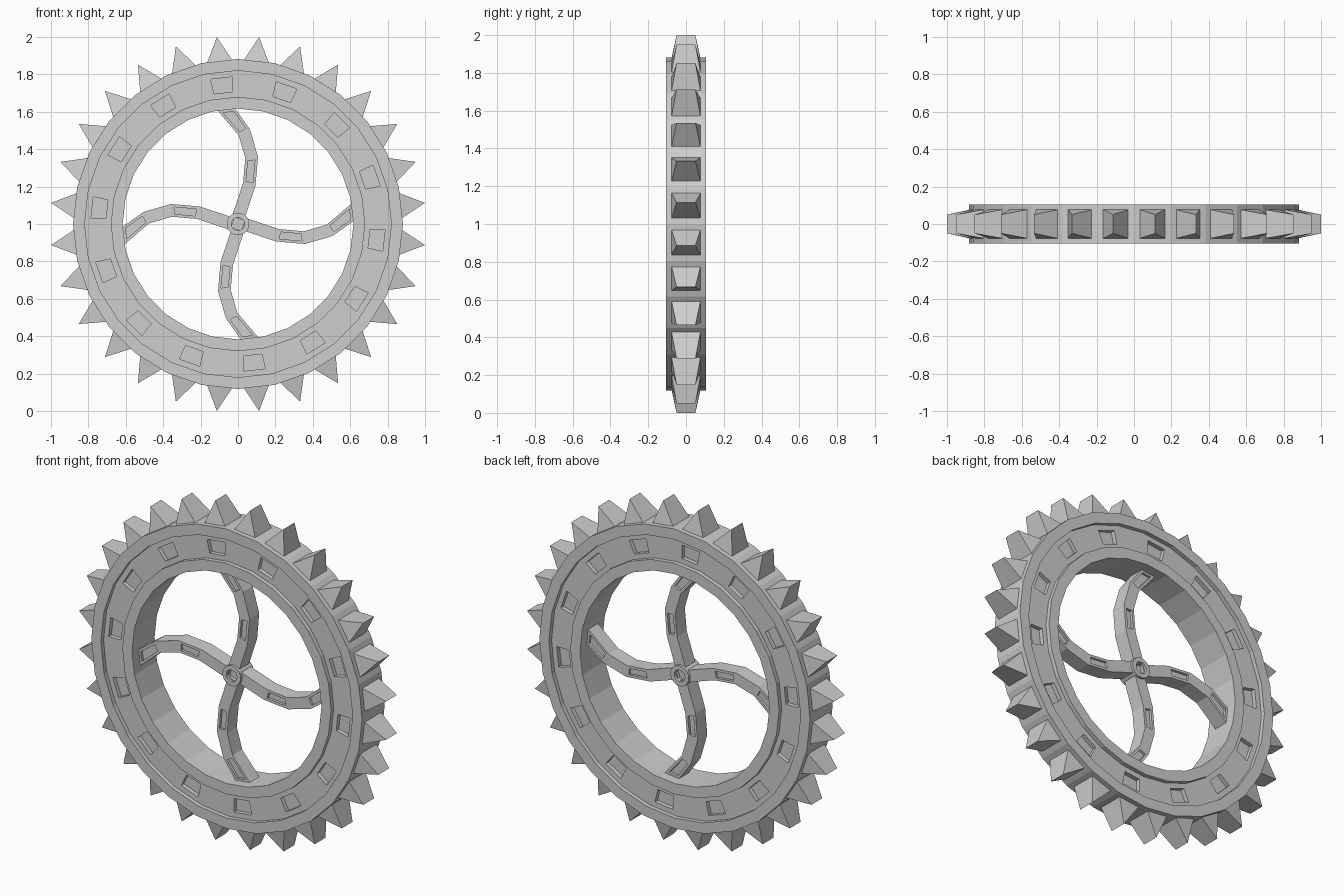
import bpy, bmesh, math
from mathutils import Matrix, Vector

cube = bpy.data.objects.get("Cube")
if cube:
    bpy.data.objects.remove(cube)

SIDES = 28
STEP = 2 * math.pi / SIDES
CENTRE = Vector((0, 0, 1))

grey = bpy.data.materials.new("light_grey")
grey.use_nodes = True
colour = (0.62, 0.62, 0.62, 1)
grey.diffuse_color = colour
grey.node_tree.nodes["Principled BSDF"].inputs["Base Color"].default_value = colour


def polar(r, angle, y):
    return Vector((r * math.cos(angle), y, r * math.sin(angle)))


def finish(bm, name, angle=0):
    bmesh.ops.recalc_face_normals(bm, faces=bm.faces)
    mesh = bpy.data.meshes.new(name)
    bm.to_mesh(mesh)
    bm.free()
    mesh.materials.append(grey)
    obj = bpy.data.objects.new(name, mesh)
    obj.location = CENTRE
    obj.rotation_euler.y = angle
    bpy.context.collection.objects.link(obj)
    return obj


def recess(bm, faces, border, depth):
    """Inset each face and push its middle into the body."""
    bmesh.ops.inset_individual(bm, faces=faces, thickness=border, use_even_offset=True)
    pushed = bmesh.ops.extrude_discrete_faces(bm, faces=faces)["faces"]
    for f in pushed:
        bmesh.ops.translate(bm, verts=f.verts, vec=-f.normal * depth)


def lathe(bm, profile, sides):
    """Turn a closed (radius, y) profile about the wheel axis."""
    rings = [[bm.verts.new(polar(r, 2 * math.pi * i / sides, y)) for r, y in profile]
             for i in range(sides)]
    n = len(profile)
    for i in range(sides):
        a, b = rings[i], rings[(i + 1) % sides]
        for j in range(n):
            k = (j + 1) % n
            bm.faces.new((a[j], a[k], b[k], b[j]))
    bmesh.ops.recalc_face_normals(bm, faces=bm.faces)
    bm.normal_update()


# Rim with a sunken channel on both sides and a pocket in every other panel
half = [(0.617, -0.105), (0.68, -0.105), (0.68, -0.08),
        (0.82, -0.08), (0.82, -0.105), (0.882, -0.105)]
bm = bmesh.new()
lathe(bm, half + [(r, -y) for r, y in reversed(half)], SIDES)
panels = []
for f in bm.faces:
    c = f.calc_center_median()
    if abs(f.normal.y) > 0.9 and abs(abs(c.y) - 0.08) < 0.001:
        if math.floor(math.atan2(c.z, c.x) / STEP) % 2 == 1:
            panels.append(f)
recess(bm, panels, 0.03, 0.025)
finish(bm, "rim")

# Ridged teeth, one on each outer panel
bm = bmesh.new()
for i in range(SIDES):
    turn = Matrix.Rotation(-(i + 0.5) * STEP, 3, 'Y')
    base = [bm.verts.new(turn @ Vector((0.874, y, z)))
            for y, z in ((-0.077, -0.068), (0.077, -0.068), (0.077, 0.068), (-0.077, 0.068))]
    front, back = [bm.verts.new(turn @ Vector((1.006, y, 0))) for y in (-0.05, 0.05)]
    a, b, c, d = base
    for loop in ((a, b, c, d), (a, b, back, front), (c, d, front, back),
                 (a, front, d), (b, c, back)):
        bm.faces.new(loop)
finish(bm, "teeth")

# Four bent spokes with pockets on their second and last lengths
path = [Vector(p) for p in ((0.0, 0.03), (0.06, 0.21), (0.073, 0.355),
                            (0.034, 0.49), (-0.062, 0.612))]
HALF_WIDTH, HALF_DEPTH = 0.034, 0.045
for n in range(4):
    bm = bmesh.new()
    sections = []
    for i, p in enumerate(path):
        along = path[min(i + 1, len(path) - 1)] - path[max(i - 1, 0)]
        side = Vector((along.y, -along.x)).normalized() * HALF_WIDTH
        if i == len(path) - 1:
            side = Vector((0.046, 0.006))
        sections.append([bm.verts.new((p.x + s * side.x, y, p.y + s * side.y))
                         for s, y in ((-1, -HALF_DEPTH), (1, -HALF_DEPTH),
                                      (1, HALF_DEPTH), (-1, HALF_DEPTH))])
    pockets = []
    for i, (a, b) in enumerate(zip(sections, sections[1:])):
        for j in range(4):
            k = (j + 1) % 4
            f = bm.faces.new((a[j], a[k], b[k], b[j]))
            if i in (1, 3) and j in (0, 2):
                pockets.append(f)
    bm.faces.new(sections[0])
    bm.faces.new(sections[-1])
    bmesh.ops.recalc_face_normals(bm, faces=bm.faces)
    bm.normal_update()
    recess(bm, pockets, 0.015, 0.015)
    finish(bm, f"spoke_{n + 1}", n * math.pi / 2)

# Hub with a round dimple at each end
bm = bmesh.new()
bmesh.ops.create_cone(bm, cap_ends=True, segments=20, radius1=0.06, radius2=0.06,
                      depth=0.12, matrix=Matrix.Rotation(math.pi / 2, 4, 'X'))
bm.normal_update()
recess(bm, [f for f in bm.faces if len(f.verts) > 4], 0.025, 0.035)
hub = finish(bm, "hub")
bpy.context.view_layer.objects.active = hub
hub.select_set(True)
bpy.ops.object.shade_smooth_by_angle()
